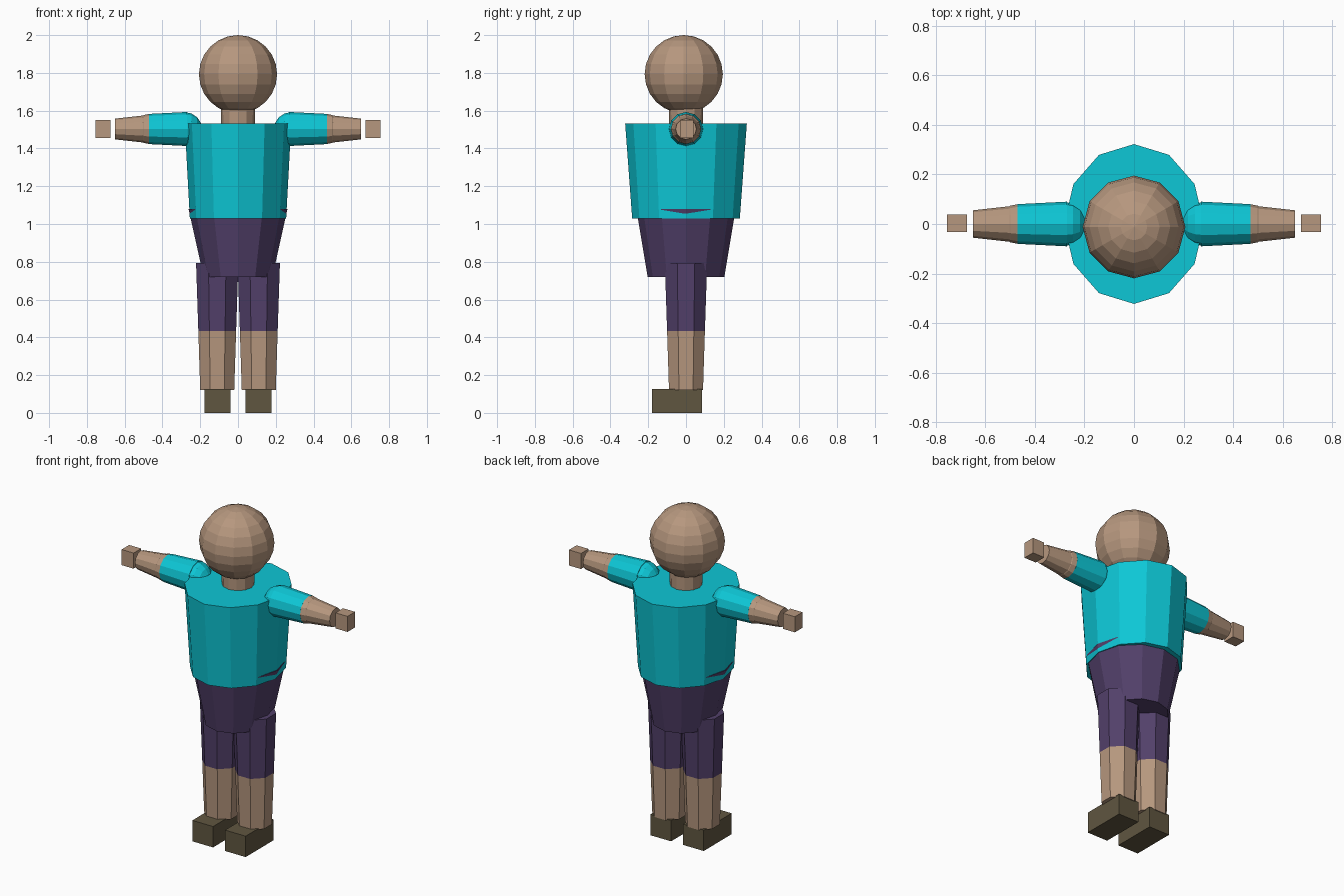
import bpy, bmesh, math
from mathutils import Matrix, Vector

if "Cube" in bpy.data.objects:
    bpy.data.objects.remove(bpy.data.objects["Cube"])


def material(name, rgb):
    m = bpy.data.materials.new(name)
    m.diffuse_color = (*rgb, 1)
    m.use_nodes = True
    m.node_tree.nodes["Principled BSDF"].inputs["Base Color"].default_value = m.diffuse_color
    return m


SKIN = material("skin", (0.468, 0.31, 0.209))
SHIRT = material("turquoise_cloth", (0.004, 0.57, 0.67))
SHORTS = material("purple_cloth", (0.084, 0.051, 0.144))
SHOE = material("dark_brown", (0.117, 0.093, 0.051))


def finish(bm, name, mat):
    bmesh.ops.recalc_face_normals(bm, faces=bm.faces)
    me = bpy.data.meshes.new(name)
    bm.to_mesh(me)
    bm.free()
    me.materials.append(mat)
    ob = bpy.data.objects.new(name, me)
    bpy.context.collection.objects.link(ob)
    return ob


def loft(name, mat, rings, sides, turn=0.0, place=Matrix()):
    """Closed tapered tube; rings are (height, x radius, y radius)."""
    bm = bmesh.new()
    loops = []
    for h, rx, ry in rings:
        angles = [2 * math.pi * (i + turn) / sides for i in range(sides)]
        loops.append([bm.verts.new(place @ Vector((rx * math.cos(a), ry * math.sin(a), h)))
                      for a in angles])
    for a, b in zip(loops, loops[1:]):
        for i in range(sides):
            j = (i + 1) % sides
            bm.faces.new((a[i], a[j], b[j], b[i]))
    bm.faces.new(loops[0])
    bm.faces.new(loops[-1])
    return finish(bm, name, mat)


def ball(name, mat, centre, radius, sides, rings, place=Matrix()):
    bm = bmesh.new()
    bmesh.ops.create_uvsphere(bm, u_segments=sides, v_segments=rings, radius=radius,
                              matrix=Matrix.Translation(centre) @ place)
    return finish(bm, name, mat)


def box(name, mat, centre, size):
    bm = bmesh.new()
    bmesh.ops.create_cube(bm, size=1, matrix=Matrix.Translation(centre)
                          @ Matrix.Diagonal((*size, 1)))
    return finish(bm, name, mat)


# Head, neck and trunk
ball("head", SKIN, (0, -0.012, 1.793), 0.207, 12, 12)
loft("neck", SKIN, [(1.5, 0.088, 0.088), (1.64, 0.092, 0.092)], 12)
loft("torso", SHIRT, [(1.03, 0.255, 0.285), (1.532, 0.282, 0.322)], 12)
loft("hips", SHORTS, [(0.72, 0.182, 0.203), (1.08, 0.262, 0.263)], 12)

for side, s in (("left", 1), ("right", -1)):
    # Legs: bare shin below, shorts leg above, blocky shoe
    leg = Matrix.Translation((s * 0.11, 0, 0))
    k = 1 / math.cos(math.pi / 8)
    loft(side + "_shin", SKIN, [(0.12, 0.09 * k, 0.09 * k), (0.433, 0.1 * k, 0.1 * k)],
         8, 0.5, leg)
    loft(side + "_shorts_leg", SHORTS, [(0.433, 0.1 * k, 0.1 * k), (0.793, 0.112 * k, 0.112 * k)],
         8, 0.5, leg)
    box(side + "_shoe", SHOE, (s * 0.109, -0.048, 0.063), (0.138, 0.266, 0.126))

    # Arms: tubes run outward along x
    turn = Matrix.Rotation(s * math.pi / 2, 4, 'Y')
    arm = Matrix.Translation((0, 0, 1.503)) @ turn
    ball(side + "_shoulder", SHIRT, (s * 0.28, 0, 1.503), 0.089, 12, 8, turn)
    loft(side + "_sleeve", SHIRT, [(0.27, 0.09, 0.09), (0.47, 0.08, 0.08)], 12, 0, arm)
    ball(side + "_elbow", SKIN, (s * 0.468, 0, 1.503), 0.08, 12, 8, turn)
    loft(side + "_forearm", SKIN, [(0.47, 0.075, 0.075), (0.65, 0.055, 0.055)], 12, 0, arm)
    box(side + "_hand", SKIN, (s * 0.714, 0.003, 1.503), (0.08, 0.072, 0.094))
